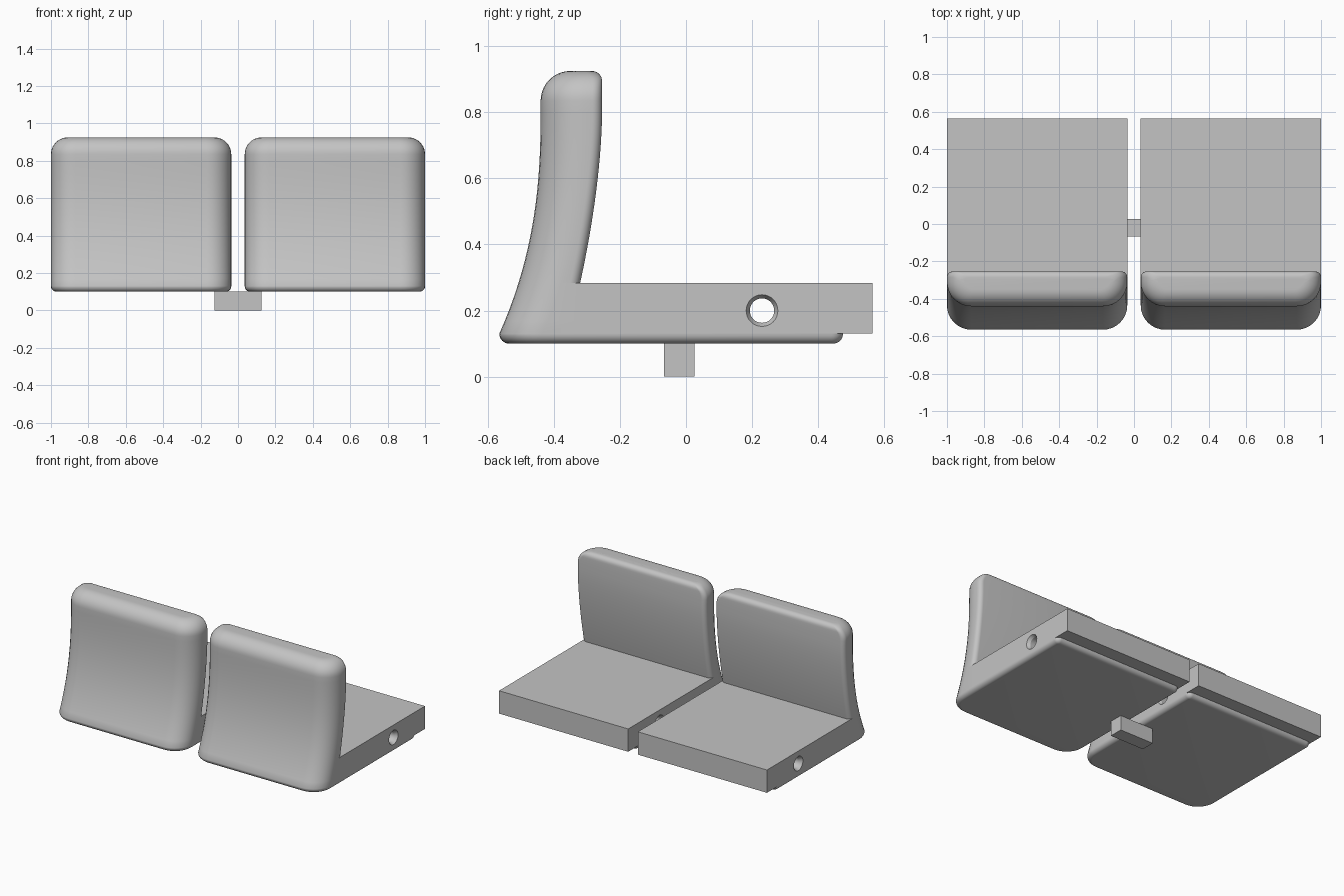
import bpy, bmesh
from math import sin, cos, pi, radians, sqrt

if "Cube" in bpy.data.objects:
    bpy.data.objects.remove(bpy.data.objects["Cube"], do_unlink=True)

grey = bpy.data.materials.new("light_grey")
grey.use_nodes = True
colour = (0.55, 0.55, 0.55, 1)
grey.diffuse_color = colour
grey.node_tree.nodes["Principled BSDF"].inputs["Base Color"].default_value = colour

INNER, OUTER = 0.036, 1.0
CENTRE, HALF = (INNER + OUTER) / 2, (OUTER - INNER) / 2
PAN_Z, CUSHION_Z, SEAT_Z, TOP_Z = 0.10, 0.13, 0.284, 0.925
STEPS = 8


def finish(name, bm):
    bmesh.ops.remove_doubles(bm, verts=bm.verts, dist=1e-5)
    bmesh.ops.recalc_face_normals(bm, faces=bm.faces)
    mesh = bpy.data.meshes.new(name)
    bm.to_mesh(mesh)
    bm.free()
    mesh.materials.append(grey)
    obj = bpy.data.objects.new(name, mesh)
    bpy.context.collection.objects.link(obj)
    return obj


def select(obj):
    bpy.ops.object.select_all(action='DESELECT')
    obj.select_set(True)
    bpy.context.view_layer.objects.active = obj


def loft(name, rings):
    """Skin a stack of equal-length rings and cap both ends."""
    bm = bmesh.new()
    loops = [[bm.verts.new(p) for p in ring] for ring in rings]
    for a, b in zip(loops, loops[1:]):
        for i in range(len(a)):
            j = (i + 1) % len(a)
            bm.faces.new((a[i], a[j], b[j], b[i]))
    bm.faces.new(loops[0][::-1])
    bm.faces.new(loops[-1])
    return finish(name, bm)


def box(name, x0, x1, y0, y1, z0, z1):
    return loft(name, [[(x0, y0, z), (x1, y0, z), (x1, y1, z), (x0, y1, z)]
                       for z in (z0, z1)])


def section(cx, z, front, rear, half, r_front, r_rear):
    """Horizontal rounded rectangle with separate front and rear radii."""
    points = []
    corners = ((1, -1, -pi / 2, r_front), (1, 1, 0, r_rear),
               (-1, 1, pi / 2, r_rear), (-1, -1, pi, r_front))
    for sx, sy, start, r in corners:
        x = cx + sx * (half - r)
        y = front + r if sy < 0 else rear - r
        for i in range(STEPS + 1):
            a = start + pi / 2 * i / STEPS
            points.append((x + r * cos(a), y + r * sin(a), z))
    return points


def front_y(z):
    return -0.44 - 0.125 * (max(0, 0.8 - z) / 0.67) ** 2.4


def rear_y(z):
    return -0.254 - 0.066 * (max(0, 0.8 - z) / 0.515) ** 1.7


def shell(name, cx):
    """Pan and curved backrest in one skin."""
    rings = []
    # pan with a rolled lower edge
    r = CUSHION_Z - PAN_Z
    for i in range(STEPS + 1):
        a = pi / 2 * i / STEPS
        inset = r * (1 - sin(a))
        rings.append(section(cx, CUSHION_Z - r * cos(a), front_y(CUSHION_Z) + inset,
                             0.475 - inset, HALF - inset, 0.13 - inset, 0.035 - inset))
    # part in front of the cushion
    for i in range(5):
        z = CUSHION_Z + (SEAT_Z - CUSHION_Z) * i / 4
        rings.append(section(cx, z, front_y(z), rear_y(SEAT_Z), HALF, 0.13, 0))
    # curved backrest
    big, small = 0.09, 0.03
    for i in range(17):
        z = SEAT_Z + (TOP_Z - big - SEAT_Z) * i / 16
        rings.append(section(cx, z, front_y(z), rear_y(z), HALF, 0.13, small))
    # rounded top
    for i in range(1, 11):
        a = pi / 2 * i / 10
        z = TOP_Z - big + big * sin(a)
        inset = big * (1 - cos(a))
        rise = max(0, z - (TOP_Z - small))
        back = small - sqrt(max(0, small ** 2 - rise ** 2))
        rings.append(section(cx, z, front_y(z) + inset, rear_y(z) - back,
                             HALF - inset, 0.13 - 0.8 * inset, small))
    obj = loft(name, rings)
    select(obj)
    bpy.ops.object.shade_smooth_by_angle(angle=radians(30))


def cushion(name, cx):
    """Square seat block with a cross hole, countersunk at both sides."""
    x0, x1 = cx - HALF, cx + HALF
    obj = box(name, x0, x1, rear_y(SEAT_Z), 0.565, CUSHION_Z, SEAT_Z)
    wide, narrow, depth, n = 0.048, 0.037, 0.02, 32
    slope = (wide - narrow) / depth
    profile = ((x0 - 0.01, wide + 0.01 * slope), (x0 + depth, narrow),
               (x1 - depth, narrow), (x1 + 0.01, wide + 0.01 * slope))
    cutter = loft("hole_cutter", [[(x, 0.23 + r * cos(2 * pi * i / n), 0.2 + r * sin(2 * pi * i / n))
                                   for i in range(n)] for x, r in profile])
    cutter.hide_render = True
    mod = obj.modifiers.new("hole", 'BOOLEAN')
    mod.operation, mod.solver, mod.object = 'DIFFERENCE', 'EXACT', cutter
    select(obj)
    bpy.ops.object.modifier_apply(modifier=mod.name)
    bpy.data.objects.remove(cutter, do_unlink=True)
    bpy.ops.object.shade_smooth_by_angle(angle=radians(25))


# pair of seats
for side, sign in (("left", 1), ("right", -1)):
    shell(side + "_seat_shell", sign * CENTRE)
    cushion(side + "_seat_cushion", sign * CENTRE)

# mounting block joining the seats underneath
box("mounting_block", -0.126, 0.126, -0.067, 0.026, 0, PAN_Z)
